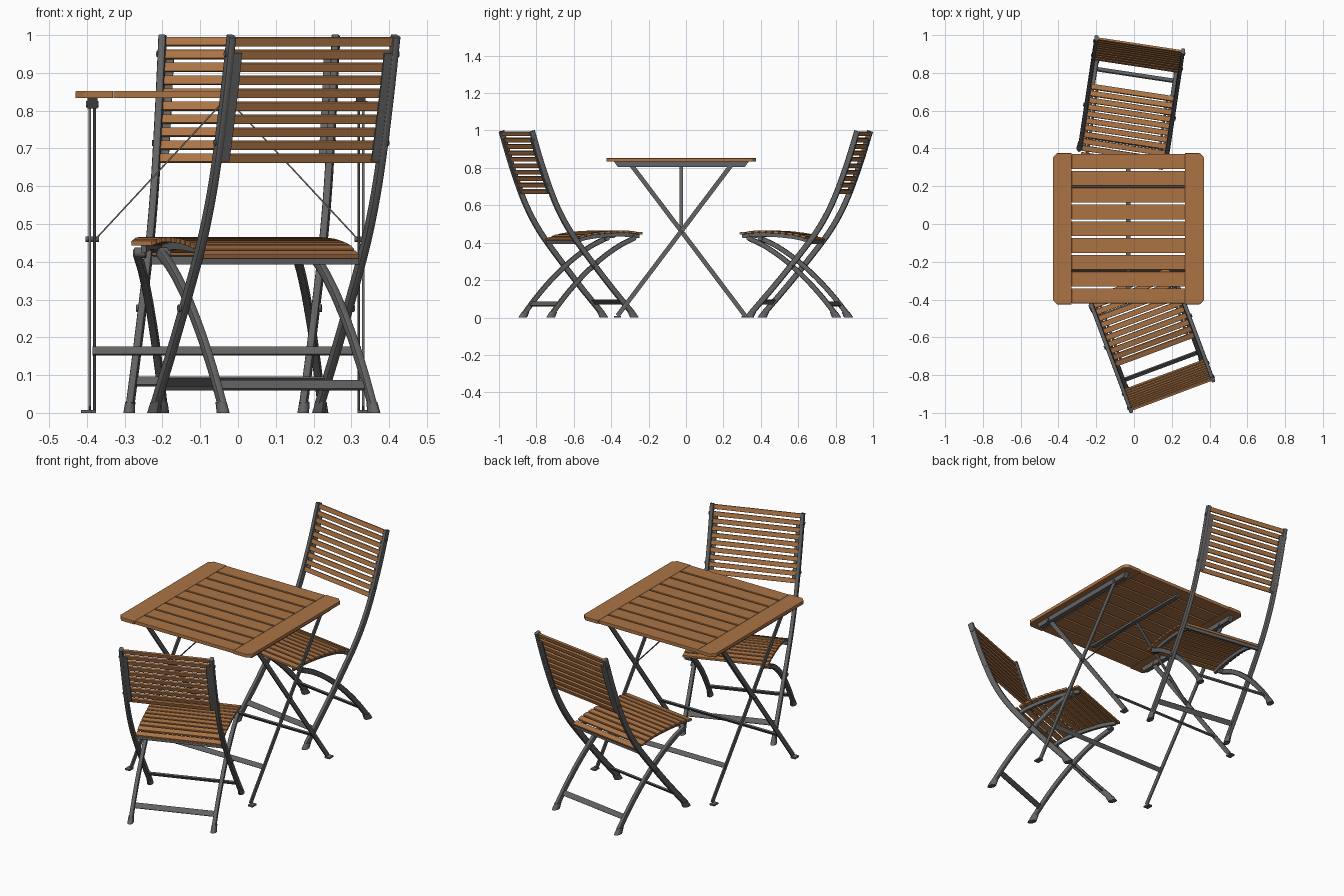
import bpy, bmesh, math
from mathutils import Matrix, Vector

if "Cube" in bpy.data.objects:
    bpy.data.objects.remove(bpy.data.objects["Cube"])


def material(name, rgb):
    m = bpy.data.materials.new(name)
    m.diffuse_color = (*rgb, 1)
    m.use_nodes = True
    m.node_tree.nodes["Principled BSDF"].inputs["Base Color"].default_value = m.diffuse_color
    return m


WOOD = material("warm wood", (0.41, 0.175, 0.06))
METAL = material("dark grey metal", (0.125, 0.125, 0.128))


def box(bm, c, size, tilt=0.0):
    """Box at c, tilted about the x axis."""
    m = Matrix.Translation(c) @ Matrix.Rotation(tilt, 4, 'X') @ Matrix.Diagonal((*size, 1))
    bmesh.ops.create_cube(bm, size=1, matrix=m)


def disc(bm, c, r, length, sides=12):
    """Cylinder along x (bolts and pivots)."""
    m = Matrix.Translation(c) @ Matrix.Rotation(math.pi / 2, 4, 'Y')
    bmesh.ops.create_cone(bm, cap_ends=True, segments=sides, radius1=r, radius2=r, depth=length, matrix=m)


def loft(bm, rings):
    """Closed solid through rings of points."""
    rings = [[bm.verts.new(p) for p in r] for r in rings]
    n = len(rings[0])
    for r, s in zip(rings, rings[1:]):
        for k in range(n):
            j = (k + 1) % n
            bm.faces.new((r[k], r[j], s[j], s[k]))
    bm.faces.new(rings[0])
    bm.faces.new(rings[-1])


def spline(pts, steps=4):
    """Catmull-Rom curve through 2D points."""
    p = [Vector(q) for q in pts]
    p = [2 * p[0] - p[1]] + p + [2 * p[-1] - p[-2]]
    out = []
    for i in range(1, len(p) - 2):
        a, b, c, d = p[i - 1:i + 3]
        for k in range(steps):
            t = k / steps
            out.append(0.5 * (2 * b + (c - a) * t + (2 * a - 5 * b + 4 * c - d) * t * t
                              + (3 * b - a - 3 * c + d) * t ** 3))
    return out + [p[-2]]


def sweep(bm, path, x, w, h, sides=12):
    """Rounded (or, with 4 sides, rectangular) bar along a path in the yz plane."""
    path = [Vector(q) for q in path]
    sec = []
    for k in range(sides):
        a = 2 * math.pi * (k + 0.5) / sides
        e = 0.5 if sides > 4 else 0.0
        f = lambda s: math.copysign(abs(s) ** e, s)
        sec.append((f(math.cos(a)) * w / 2, f(math.sin(a)) * h / 2))
    rings = []
    for i, p in enumerate(path):
        t = (path[min(i + 1, len(path) - 1)] - path[max(i - 1, 0)]).normalized()
        n = Vector((-t.y, t.x))
        rings.append([(x + sx, p.x + n.x * sy, p.y + n.y * sy) for sx, sy in sec])
    loft(bm, rings)


def finish(name, bm, mat, places, smooth=False, bevel=0.0):
    bmesh.ops.recalc_face_normals(bm, faces=bm.faces)
    me = bpy.data.meshes.new(name)
    bm.to_mesh(me)
    bm.free()
    me.materials.append(mat)
    for tag, m in places:
        o = bpy.data.objects.new(tag + name, me)
        bpy.context.collection.objects.link(o)
        o.matrix_world = m
        if bevel:
            b = o.modifiers.new("soft edges", 'BEVEL')
            b.width, b.segments = bevel, 2
    if smooth:
        bpy.ops.object.select_all(action='DESELECT')
        o.select_set(True)
        bpy.context.view_layer.objects.active = o
        bpy.ops.object.shade_smooth_by_angle(angle=math.radians(40))


# ---------- chairs (local: faces -y, y = 0 at the top of the back) ----------
def place(x, y, deg):
    return Matrix.Translation((x, y, 0)) @ Matrix.Rotation(math.radians(deg), 4, 'Z')


chairs = [("rear_chair_", place(0.03, 0.95, -8.6)), ("front_chair_", place(0.20, -0.905, -159.5))]
post = spline([(0, 0.997), (-0.052, 0.83), (-0.110, 0.67), (-0.160, 0.56), (-0.219, 0.46),
               (-0.293, 0.36), (-0.434, 0.185), (-0.578, 0.018)])
leg = spline([(-0.590, 0.424), (-0.50, 0.380), (-0.395, 0.308), (-0.290, 0.215), (-0.197, 0.115), (-0.120, 0.018)])
seat = spline([(-0.255, 0.418), (-0.31, 0.438), (-0.39, 0.451), (-0.47, 0.457), (-0.55, 0.458), (-0.628, 0.450)], 8)


def at_height(path, z):
    """Point and slope of a path at a height."""
    for a, b in zip(path, path[1:]):
        if (a.y - z) * (b.y - z) <= 0:
            return a.lerp(b, (z - a.y) / (b.y - a.y)).x, math.atan2(a.y - b.y, a.x - b.x)


# curved posts and legs
for name, path, x, h in (("back_posts", post, 0.232, 0.031), ("curved_legs", leg, 0.212, 0.027)):
    bm = bmesh.new()
    for s in (-1, 1):
        sweep(bm, path, s * x, 0.021, h)
    finish(name, bm, METAL, chairs, True)

# feet caps, slanted along their legs
bm = bmesh.new()
for x, path in ((0.233, post), (0.213, leg)):
    y, slope = at_height(path, 0.02)
    for s in (-1, 1):
        shear = Matrix.Identity(4)
        shear[1][2] = 0.7 / math.tan(slope)
        m = Matrix.Translation((s * x, y, 0.0145)) @ shear @ Matrix.Diagonal((0.75, 1.2, 1, 1))
        bmesh.ops.create_cone(bm, cap_ends=True, segments=12, radius1=0.021, radius2=0.018, depth=0.029, matrix=m)
finish("feet", bm, METAL, chairs, True)

# back slats
bm = bmesh.new()
for i in range(10):
    z = 0.983 - i * 0.0343
    y, ang = at_height(post, z)
    box(bm, (0, y, z), (0.45, 0.012, 0.024), ang - math.pi / 2)
finish("back_slats", bm, WOOD, chairs, bevel=0.002)

# battens behind the slat ends
bm = bmesh.new()
for s in (-1, 1):
    sweep(bm, [(p.x + 0.009, p.y - 0.003) for p in post if 0.665 < p.y < 0.98], s * 0.213, 0.024, 0.006, 4)
finish("back_battens", bm, METAL, chairs)

# seat slats following the curved seat
bm = bmesh.new()
for i in range(11):
    y = -0.258 - i * 0.0365
    a, b = next((a, b) for a, b in zip(seat, seat[1:]) if b.x <= y + 1e-4 or b is seat[-1])
    t = (y - a.x) / (b.x - a.x)
    box(bm, (0, y, a.y + (b.y - a.y) * t), (0.44, 0.029, 0.013), math.atan2(a.y - b.y, a.x - b.x))
finish("seat_slats", bm, WOOD, chairs, bevel=0.002)

# seat side rails
bm = bmesh.new()
for s in (-1, 1):
    sweep(bm, [p - Vector((0, 0.016)) for p in seat[::4]], s * 0.188, 0.014, 0.02, 4)
finish("seat_rails", bm, METAL, chairs)

# cross bars under the seat and between the legs
bm = bmesh.new()
box(bm, (0, -0.258, 0.405), (0.45, 0.012, 0.024))
y, ang = at_height(post, 0.083)
box(bm, (0, y, 0.083), (0.455, 0.028, 0.008), ang)
y, ang = at_height(leg, 0.073)
box(bm, (0, y, 0.073), (0.415, 0.028, 0.008), ang - math.pi)
finish("cross_bars", bm, METAL, chairs)

# bolts and pivots
bm = bmesh.new()
for s in (-1, 1):
    for z in (0.95, 0.715):
        disc(bm, (s * 0.240, at_height(post, z)[0], z), 0.008, 0.012)
    disc(bm, (s * 0.225, at_height(post, 0.277)[0], 0.277), 0.010, 0.046)
    disc(bm, (s * 0.203, -0.588, 0.424), 0.014, 0.03)
finish("bolts", bm, METAL, chairs, True)

# ---------- table (local: centred on its own axis) ----------
table = [("table_", Matrix.Translation((-0.03, -0.025, 0)))]
TOP, BASE = 0.852, 0.833

# top slats
bm = bmesh.new()
pitch = 0.8 / 9
for i in range(9):
    box(bm, (0, (i - 4) * pitch, (TOP + BASE) / 2), (0.6, pitch - 0.010, TOP - BASE))
finish("top_slats", bm, WOOD, table, bevel=0.002)

# end boards with clipped outer corners
bm = bmesh.new()
for s in (-1, 1):
    outline = [(0.3003, -0.4), (0.378, -0.4), (0.4, -0.378), (0.4, 0.378), (0.378, 0.4), (0.3003, 0.4)]
    loft(bm, [[(s * x, y, z) for x, y in outline] for z in (BASE, TOP)])
finish("end_boards", bm, WOOD, table, bevel=0.002)

# rails under the top, with tapered ends
bm = bmesh.new()
for x, w, drop in ((-0.355, 0.026, 0.027), (0.355, 0.026, 0.027), (0, 0.024, 0.012)):
    pts = [(-0.36, BASE), (0.36, BASE), (0.34, BASE - drop), (-0.34, BASE - drop)]
    loft(bm, [[(x + e * w / 2, *p) for p in pts] for e in (-1, 1)])
finish("top_rails", bm, METAL, table)

# crossed legs with foot tabs, and stretchers between them
bm = bmesh.new()
for s in (-1, 1):
    for d, x in ((1, 0.350), (-1, 0.362)):
        sweep(bm, [(-d * 0.267, 0.815), (d * 0.341, 0.010)], s * x, 0.007, 0.024, 4)
        box(bm, (s * (x + 0.010), d * 0.341, 0.004), (0.028, 0.036, 0.008))
finish("crossed_legs", bm, METAL, table)
bm = bmesh.new()
for d in (-1, 1):
    box(bm, (0, d * 0.224, 0.164), (0.71, 0.008, 0.025), d * 0.65)
finish("stretchers", bm, METAL, table)

# diagonal braces from the leg pivots to the middle of the top
bm = bmesh.new()
for s in (-1, 1):
    a, b = Vector((s * 0.345, 0, 0.462)), Vector((s * 0.008, 0, 0.825))
    angle = math.atan2(b.x - a.x, b.z - a.z)
    m = (Matrix.Translation((a + b) / 2) @ Matrix.Rotation(angle, 4, 'Y')
         @ Matrix.Diagonal((0.004, 0.018, (b - a).length, 1)))
    bmesh.ops.create_cube(bm, size=1, matrix=m)
finish("braces", bm, METAL, table)

# pivots
bm = bmesh.new()
for s in (-1, 1):
    disc(bm, (s * 0.356, 0, 0.46), 0.007, 0.036)
    for y in (-0.267, 0.267):
        disc(bm, (s * 0.356, y, 0.817), 0.009, 0.034)
finish("pivots", bm, METAL, table, True)
